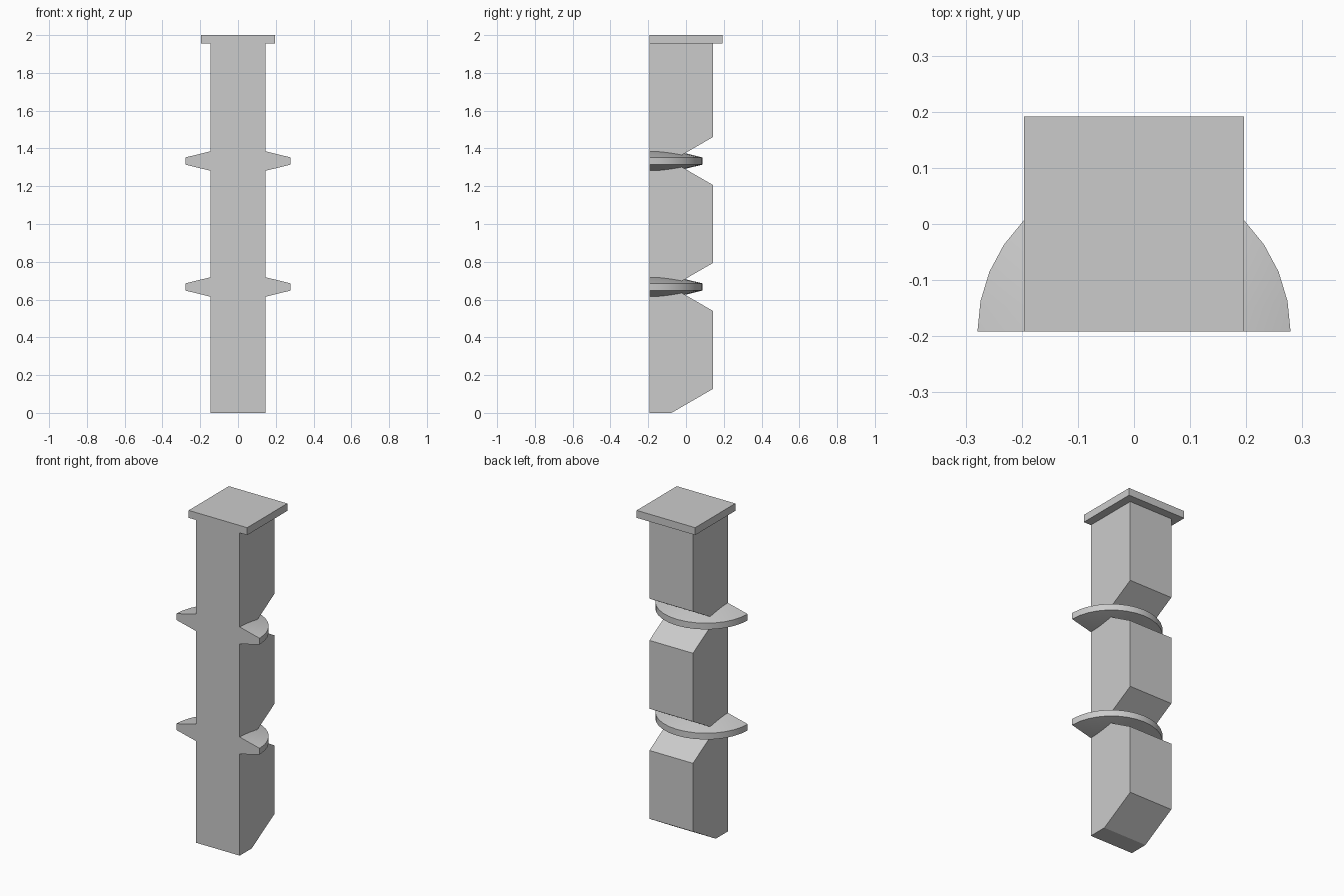
import bpy
import bmesh
from math import pi, sin, cos, tan, radians

cube = bpy.data.objects.get("Cube")
if cube:
    bpy.data.objects.remove(cube, do_unlink=True)

HALF_WIDTH = 0.146
FRONT, BACK = -0.192, 0.142
NOTCH_Y = -0.077                                  # deepest point of the notches
RISE = (BACK - NOTCH_Y) * tan(radians(30))
TOP, CAP_BOTTOM = 2.0, 1.955
DISC_LEVELS = (TOP / 3, TOP * 2 / 3)

grey = bpy.data.materials.new("plain grey")
grey.use_nodes = True
grey.diffuse_color = (0.6, 0.6, 0.6, 1)
grey.node_tree.nodes["Principled BSDF"].inputs["Base Color"].default_value = grey.diffuse_color


def make_object(name, bm):
    bmesh.ops.recalc_face_normals(bm, faces=bm.faces)
    mesh = bpy.data.meshes.new(name)
    bm.to_mesh(mesh)
    bm.free()
    mesh.materials.append(grey)
    obj = bpy.data.objects.new(name, mesh)
    bpy.context.collection.objects.link(obj)
    return obj


def prism(name, profile, half_width):
    """Extrude a (y, z) profile symmetrically along x."""
    bm = bmesh.new()
    face = bm.faces.new([bm.verts.new((-half_width, y, z)) for y, z in profile])
    result = bmesh.ops.extrude_face_region(bm, geom=[face])
    moved = [v for v in result["geom"] if isinstance(v, bmesh.types.BMVert)]
    bmesh.ops.translate(bm, verts=moved, vec=(2 * half_width, 0, 0))
    return make_object(name, bm)


def half_disc(name, z, radius=0.279, rim=0.019, peak=0.087, steps=16):
    """Half of a double cone with a thin rim, flat towards the front."""
    bm = bmesh.new()
    top, bottom = (bm.verts.new((0, FRONT, z + s * peak)) for s in (1, -1))
    upper, lower = [], []
    for i in range(steps + 1):
        a = pi * i / steps
        x, y = radius * cos(a), FRONT + radius * sin(a)
        upper.append(bm.verts.new((x, y, z + rim)))
        lower.append(bm.verts.new((x, y, z - rim)))
    for i in range(steps):
        bm.faces.new((top, upper[i], upper[i + 1]))
        bm.faces.new((bottom, lower[i + 1], lower[i]))
        bm.faces.new((upper[i], lower[i], lower[i + 1], upper[i + 1]))
    bm.faces.new((top, upper[-1], lower[-1], bottom, lower[0], upper[0]))
    obj = make_object(name, bm)
    obj.data.shade_smooth()
    obj.data.set_sharp_from_angle(angle=radians(20))
    return obj


# Post with a slanted foot and a V notch behind each disc
outline = [(FRONT, 0), (NOTCH_Y, 0), (BACK, RISE)]
for level in DISC_LEVELS:
    outline += [(BACK, level - RISE), (NOTCH_Y, level), (BACK, level + RISE)]
outline += [(BACK, CAP_BOTTOM), (FRONT, CAP_BOTTOM)]
prism("post", outline, HALF_WIDTH)

# Square cap, flush with the front
prism("cap", [(FRONT, CAP_BOTTOM), (-FRONT, CAP_BOTTOM), (-FRONT, TOP), (FRONT, TOP)], 0.196)

# Tapered discs set in the notches
for name, level in zip(("lower_disc", "upper_disc"), DISC_LEVELS):
    half_disc(name, level)
